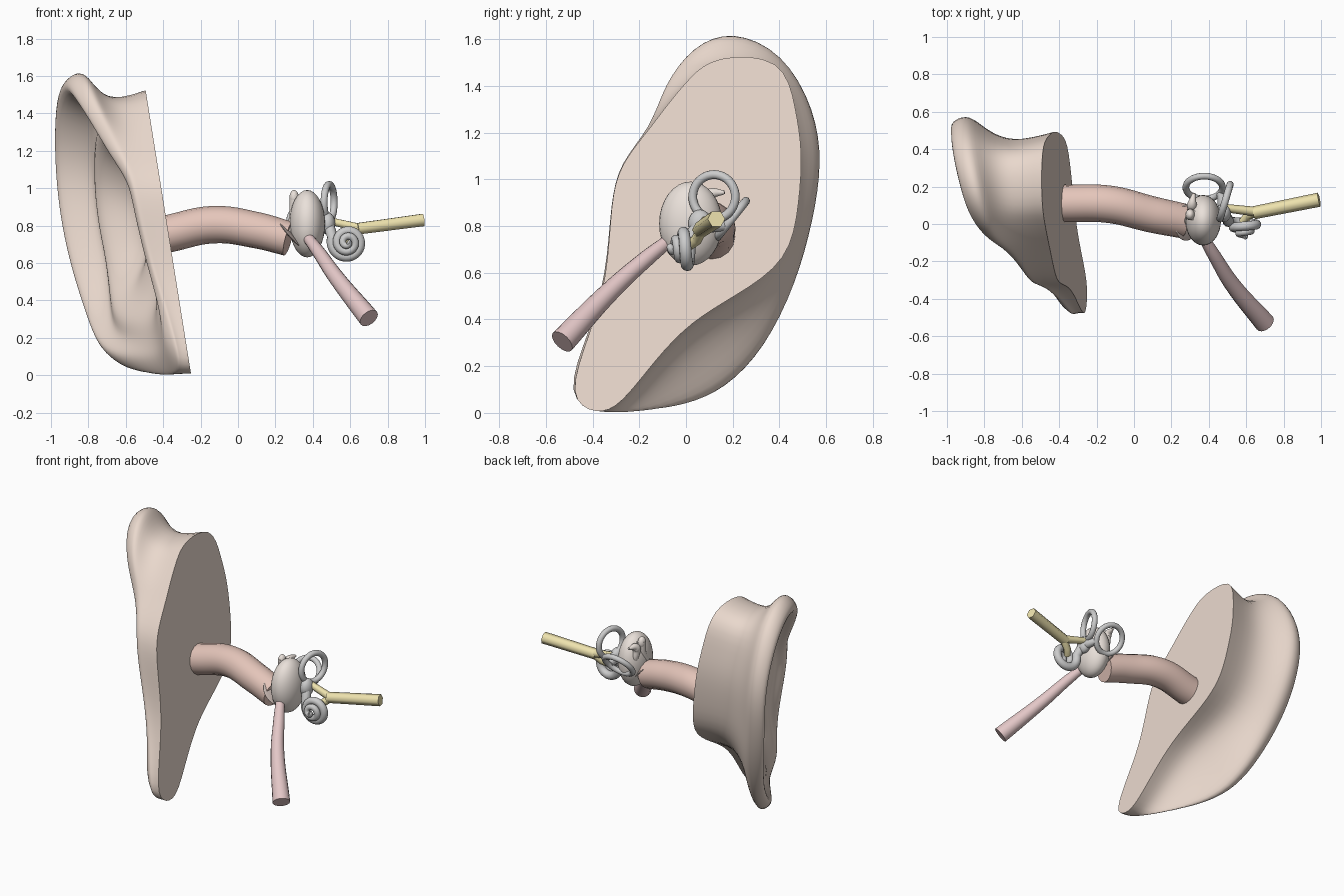
import bpy, bmesh, math
from mathutils import Vector

if "Cube" in bpy.data.objects:
    bpy.data.objects.remove(bpy.data.objects["Cube"])


def material(name, rgb):
    m = bpy.data.materials.new(name)
    m.diffuse_color = (*rgb, 1)
    m.use_nodes = True
    m.node_tree.nodes["Principled BSDF"].inputs["Base Color"].default_value = m.diffuse_color
    return m


SKIN = material("skin", (0.82, 0.69, 0.61))
CANAL = material("canal", (0.78, 0.56, 0.49))
BONE = material("bone", (0.82, 0.75, 0.70))
TUBE = material("tube", (0.77, 0.57, 0.57))
NERVE = material("nerve", (0.85, 0.76, 0.42))
DRUM = material("drum", (0.62, 0.52, 0.48))


def finish(ob, name, mat=None, angle=40):
    ob.name = name
    if mat:
        ob.data.materials.append(mat)
    bpy.ops.object.select_all(action='DESELECT')
    ob.select_set(True)
    bpy.context.view_layer.objects.active = ob
    bpy.ops.object.shade_smooth_by_angle(angle=math.radians(angle))
    return ob


def tube(name, pts, radii, mat=None, res=6, spline='BEZIER', steps=10, angle=50):
    cu = bpy.data.curves.new(name, 'CURVE')
    cu.dimensions = '3D'
    cu.bevel_depth = 1
    cu.bevel_resolution = res
    cu.use_fill_caps = True
    cu.resolution_u = steps
    sp = cu.splines.new(spline)
    if spline == 'BEZIER':
        sp.bezier_points.add(len(pts) - 1)
        for b, p, r in zip(sp.bezier_points, pts, radii):
            b.co, b.radius = p, r
            b.handle_left_type = b.handle_right_type = 'AUTO'
    else:
        sp.points.add(len(pts) - 1)
        for b, p, r in zip(sp.points, pts, radii):
            b.co, b.radius = (*p, 1), r
    ob = bpy.data.objects.new(name, cu)
    bpy.context.collection.objects.link(ob)
    bpy.ops.object.select_all(action='DESELECT')
    ob.select_set(True)
    bpy.context.view_layer.objects.active = ob
    bpy.ops.object.convert(target='MESH')
    return finish(bpy.context.view_layer.objects.active, name, mat, angle)


def ball(name, loc, scale, mat=None, axis=(0, 0, 1)):
    bpy.ops.mesh.primitive_uv_sphere_add(
        segments=32, ring_count=16, location=loc,
        rotation=Vector(axis).to_track_quat('Z', 'Y').to_euler())
    ob = bpy.context.object
    ob.scale = scale
    return finish(ob, name, mat)


def ring(name, loc, axis, major, minor):
    bpy.ops.mesh.primitive_torus_add(
        location=loc, major_radius=major, minor_radius=minor,
        major_segments=40, minor_segments=12,
        rotation=Vector(axis).to_track_quat('Z', 'Y').to_euler())
    return finish(bpy.context.object, name)


# Outer ear: outline of the free rim (x, y, z), clockwise from the top
RIM = [(-.83, .2, 1.65), (-.88, .42, 1.55), (-.89, .56, 1.3), (-.88, .59, 1.07),
       (-.85, .55, .82), (-.79, .475, .55), (-.71, .345, .27), (-.65, .17, .09),
       (-.57, 0, .025), (-.47, -.17, .01), (-.34, -.36, .005), (-.31, -.52, .08),
       (-.38, -.415, .34), (-.47, -.335, .6), (-.54, -.318, .9), (-.57, -.28, 1.07),
       (-.65, -.145, 1.22), (-.74, -.095, 1.41), (-.80, .03, 1.58)]
# Flat attachment face (y, z); it lies on a slanted plane
PLATE = [(.12, 1.53), (.42, 1.53), (.47, 1.3), (.50, 1.12), (.485, .9), (.445, .65),
         (.21, .5), (.02, .39), (-.13, .23), (-.28, .03), (-.38, -.01), (-.515, .06),
         (-.412, .34), (-.335, .58), (-.322, .9), (-.285, 1.06), (-.16, 1.21),
         (-.08, 1.32), (.02, 1.44)]
mid = Vector((-.6, .05, .81))
rim = [mid + (Vector(p) - mid) * 1.015 for p in RIM]
plate = [Vector((-.25 - .16 * z, y, z)) for y, z in PLATE]
concha = Vector((-.46, .02, .74))


def blend(a, b, fx, f):
    # step from plate to rim, hollowed inward behind the upper and rear rim
    pull = .13 * (1 - f) * max(0, min(1, (b.y + .1) / .3)) * max(0, min(1, (b.z - .1) / .4))
    q = Vector((a.x + (b.x - a.x) * fx, a.y + (b.y - a.y) * f, a.z + (b.z - a.z) * f))
    q.y += (concha.y - q.y) * pull
    q.z += (concha.z - q.z) * pull * .6
    return q


rings = [plate,
         [blend(a, b, .5, .0) for a, b in zip(plate, rim)],
         [blend(a, b, .82, .5) for a, b in zip(plate, rim)],
         rim]
# Inward from the rim: rolled edge, groove, inner fold, bowl
for s, dx in [(.05, -.10), (.13, -.16), (.20, -.06), (.27, .03), (.38, -.06),
              (.48, -.02), (.58, .09), (.72, .09), (.86, .02)]:
    row = []
    for p in rim:
        q = p.lerp(concha, s)
        low = max(0, min(1, (p.z - .05) / .5))
        back_side = max(.2, min(1, (p.y + .3) / .4))
        fold = back_side * (low if dx > 0 else .6 + .4 * low)
        lobe = .07 * (1 - low) * math.sin(math.pi * min(1, s * 1.6))
        q.x = min(q.x + dx * fold - lobe, -.30 - .16 * q.z)
        row.append(q)
    rings.append(row)
bm = bmesh.new()
crease = bm.edges.layers.float.new("crease_edge")
vs = [[bm.verts.new(p) for p in r] for r in rings]
n = len(RIM)
for a, b in zip(vs, vs[1:]):
    for i in range(n):
        j = (i + 1) % n
        bm.faces.new((a[i], a[j], b[j], b[i]))
back = bm.faces.new(vs[0])
bm.faces.new(vs[-1])
for e in back.edges:
    e[crease] = 1
bmesh.ops.recalc_face_normals(bm, faces=bm.faces[:])
me = bpy.data.meshes.new("outer_ear")
bm.to_mesh(me)
bm.free()
ear = bpy.data.objects.new("outer_ear", me)
bpy.context.collection.objects.link(ear)
sub = ear.modifiers.new("smooth", 'SUBSURF')
sub.levels = sub.render_levels = 2
bpy.context.view_layer.objects.active = ear
bpy.ops.object.modifier_apply(modifier=sub.name)
for v in ear.data.vertices:
    v.co.z = max(v.co.z, 0)
finish(ear, "outer_ear", SKIN, 50)

# Ear canal and eardrum
tube("ear_canal", [(-.38, .11, .755), (-.13, .105, .805), (.1, .05, .775), (.27, .015, .73)],
     [.1, .1, .097, .093], CANAL)
ball("eardrum", (.285, .01, .75), (.1, .1, .012), DRUM, (.75, -.1, .66))

# Middle ear cavity and its small bones
ball("middle_ear_cavity", (.37, .02, .81), (.095, .135, .18), BONE)
tube("hammer", [(.305, .05, .96), (.295, .04, .87), (.27, -.03, .76)], [.03, .02, .01], BONE)
ball("hammer_head", (.30, .05, .95), (.025, .03, .04), BONE)
tube("anvil", [(.32, .165, .945), (.31, .10, .93), (.315, .10, .86), (.33, .09, .78)],
     [.008, .028, .02, .01], BONE)

# Pressure tube to the throat
tube("throat_tube", [(.37, -.07, .74), (.43, -.17, .66), (.52, -.315, .53), (.70, -.53, .305)],
     [.028, .035, .042, .055], TUBE)

# Inner ear: vestibule, loops and spiral
ball("vestibule", (.48, .06, .81), (.04, .05, .06))
ring("upper_loop", (.487, .12, .925), (.95, -.28, 0), .095, .019)
ring("rear_loop", (.375, .195, .83), (0, .78, -.62), .098, .018)
tube("loop_stem", [(.46, .17, .80), (.475, .11, .80), (.48, .06, .80)], [.02, .028, .03])
turns, count = 2.6, 90
path, radii = [(.485, .05, .80)], [.03]
for i in range(count):
    t = i / (count - 1)
    a = math.radians(160) + t * turns * 2 * math.pi
    r = .078 * (1 - t) ** .9 + .006
    path.append((.585 + r * math.cos(a), .015 - .085 * t, .71 + r * math.sin(a)))
    radii.append(.029 - .014 * t)
tube("cochlea", path, radii, spline='POLY', res=4)

# Hearing and balance nerve with its branches
tube("nerve_trunk", [(.64, .06, .783), (.99, .13, .83)], [.035, .038], NERVE, 1, 'POLY', angle=61)
tube("balance_branch", [(.49, .085, .825), (.66, .065, .785)], [.022, .026], NERVE, 1, 'POLY', angle=61)
tube("cochlea_branch", [(.58, .01, .715), (.61, .045, .74), (.66, .065, .785)],
     [.022, .024, .026], NERVE, 1, 'POLY', angle=61)
